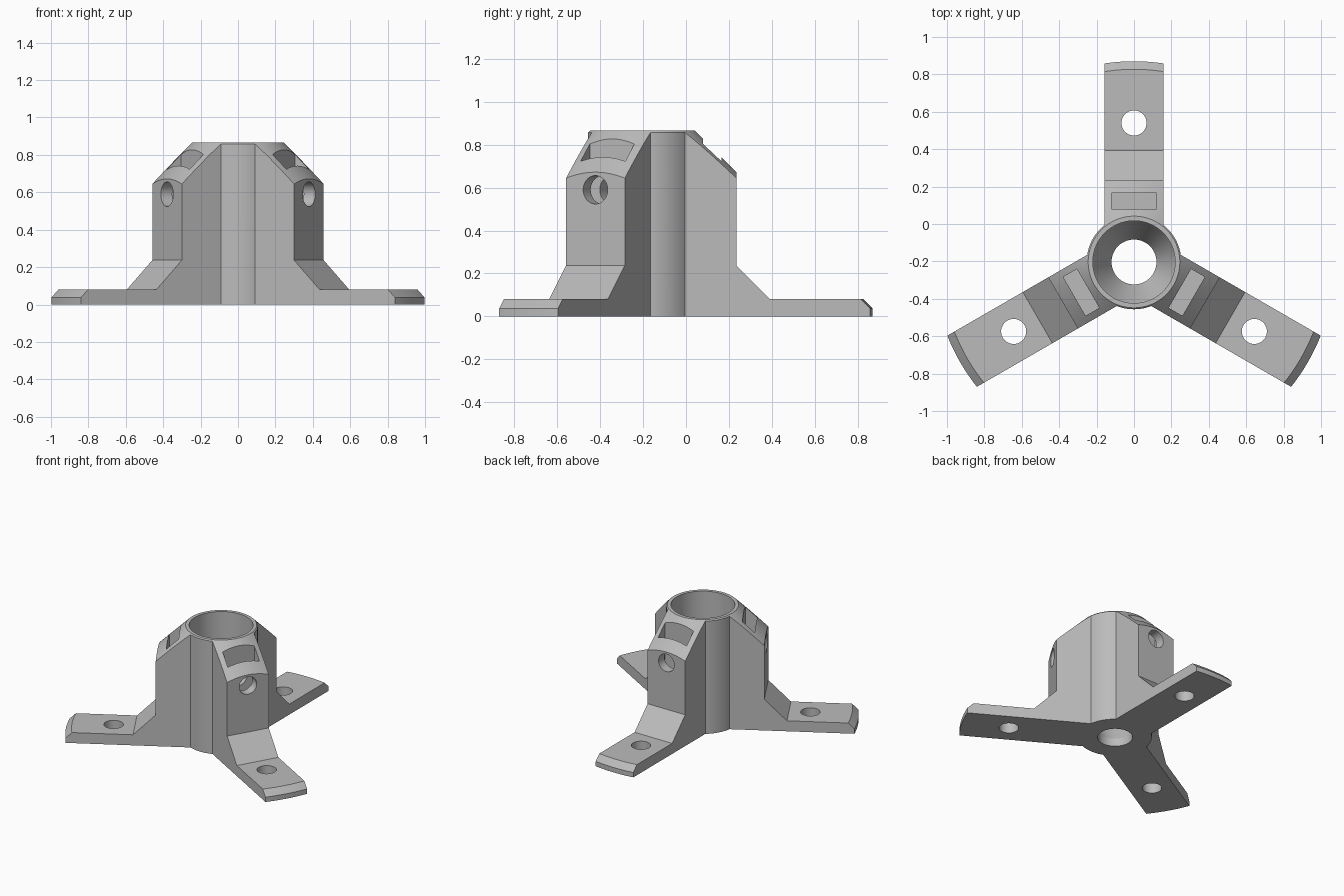
import bpy, bmesh, math
from mathutils import Matrix, Vector

cube = bpy.data.objects.get("Cube")
if cube:
    bpy.data.objects.remove(cube, do_unlink=True)

CENTRE = Matrix.Translation((0, -0.203, 0))
LEG_ANGLES = [math.radians(a) for a in (0, 120, 240)]
HALF_WIDTH = 0.158

grey = bpy.data.materials.new("plain grey")
grey.use_nodes = True
grey.diffuse_color = (0.5, 0.5, 0.5, 1)
grey.node_tree.nodes["Principled BSDF"].inputs["Base Color"].default_value = (0.5, 0.5, 0.5, 1)


def finish(name, bm, matrix):
    bmesh.ops.recalc_face_normals(bm, faces=bm.faces)
    bm.transform(CENTRE @ matrix)
    mesh = bpy.data.meshes.new(name)
    bm.to_mesh(mesh)
    bm.free()
    mesh.materials.append(grey)
    obj = bpy.data.objects.new(name, mesh)
    bpy.context.collection.objects.link(obj)
    return obj


def lathe(name, profile, segments=96, matrix=Matrix()):
    """Solid of revolution; the profile holds (radius, height) pairs."""
    bm = bmesh.new()
    rings = []
    for r, z in profile:
        rings.append([bm.verts.new((r * math.cos(2 * math.pi * i / segments),
                                    r * math.sin(2 * math.pi * i / segments), z))
                      for i in range(segments)])
    for low, high in zip(rings, rings[1:]):
        for i in range(segments):
            j = (i + 1) % segments
            bm.faces.new((low[i], low[j], high[j], high[i]))
    bm.faces.new(rings[0])
    bm.faces.new(rings[-1])
    return finish(name, bm, matrix)


def extrude(name, profile, half_width, matrix=Matrix()):
    """Prism along x; the profile holds (distance, height) pairs."""
    bm = bmesh.new()
    face = bm.faces.new([bm.verts.new((-half_width, d, z)) for d, z in profile])
    grown = bmesh.ops.extrude_face_region(bm, geom=[face])["geom"]
    bmesh.ops.translate(bm, vec=Vector((2 * half_width, 0, 0)),
                        verts=[v for v in grown if isinstance(v, bmesh.types.BMVert)])
    return finish(name, bm, matrix)


def combine(target, tool, operation):
    mod = target.modifiers.new(operation, "BOOLEAN")
    mod.operation, mod.solver, mod.object = operation, "EXACT", tool
    bpy.context.view_layer.objects.active = target
    bpy.ops.object.modifier_apply(modifier=mod.name)
    bpy.data.objects.remove(tool, do_unlink=True)


# Round hub with three stepped legs
stand = lathe("tripod_pole_base", [(0.253, -0.1), (0.253, 1)])
leg_profile = [(0, -0.1), (1.2, -0.1), (1.2, 0.08), (0.595, 0.08),
               (0.438, 0.237), (0.438, 1), (0, 1)]
for a in LEG_ANGLES:
    leg = extrude("leg", leg_profile, HALF_WIDTH, Matrix.Rotation(a, 4, "Z"))
    combine(stand, leg, "UNION")

# One cone trims the shoulders and bevels the rounded feet
envelope = lathe("trim_cone", [(1.073, 0), (1.073, 0.037), (0.245, 0.865)], 192)
combine(stand, envelope, "INTERSECT")

# Pole socket tapering to a drain hole
socket = lathe("socket", [(0.12, -0.1), (0.12, 0.06), (0.22, 0.26), (0.22, 1)])
combine(stand, socket, "DIFFERENCE")

# Foot screw hole, nut slot and clamping bolt hole in each leg
for a in LEG_ANGLES:
    turn = Matrix.Rotation(a, 4, "Z")
    foot_hole = lathe("foot_hole", [(0.067, -0.1), (0.067, 0.2)], 48,
                      turn @ Matrix.Translation((0, 0.743, 0)))
    combine(stand, foot_hole, "DIFFERENCE")
    slot = extrude("nut_slot", [(0.283, 0.47), (0.368, 0.47), (0.368, 1), (0.283, 1)], 0.12, turn)
    combine(stand, slot, "DIFFERENCE")
    bolt_hole = lathe("bolt_hole", [(0.066, 0.1), (0.066, 0.6)], 48,
                      turn @ Matrix.Translation((0, 0, 0.59)) @ Matrix.Rotation(-math.pi / 2, 4, "X"))
    combine(stand, bolt_hole, "DIFFERENCE")

# Smooth the round surfaces and keep the edges crisp
bpy.ops.object.select_all(action="DESELECT")
stand.select_set(True)
bpy.context.view_layer.objects.active = stand
bpy.ops.object.shade_smooth_by_angle(angle=math.radians(25))
